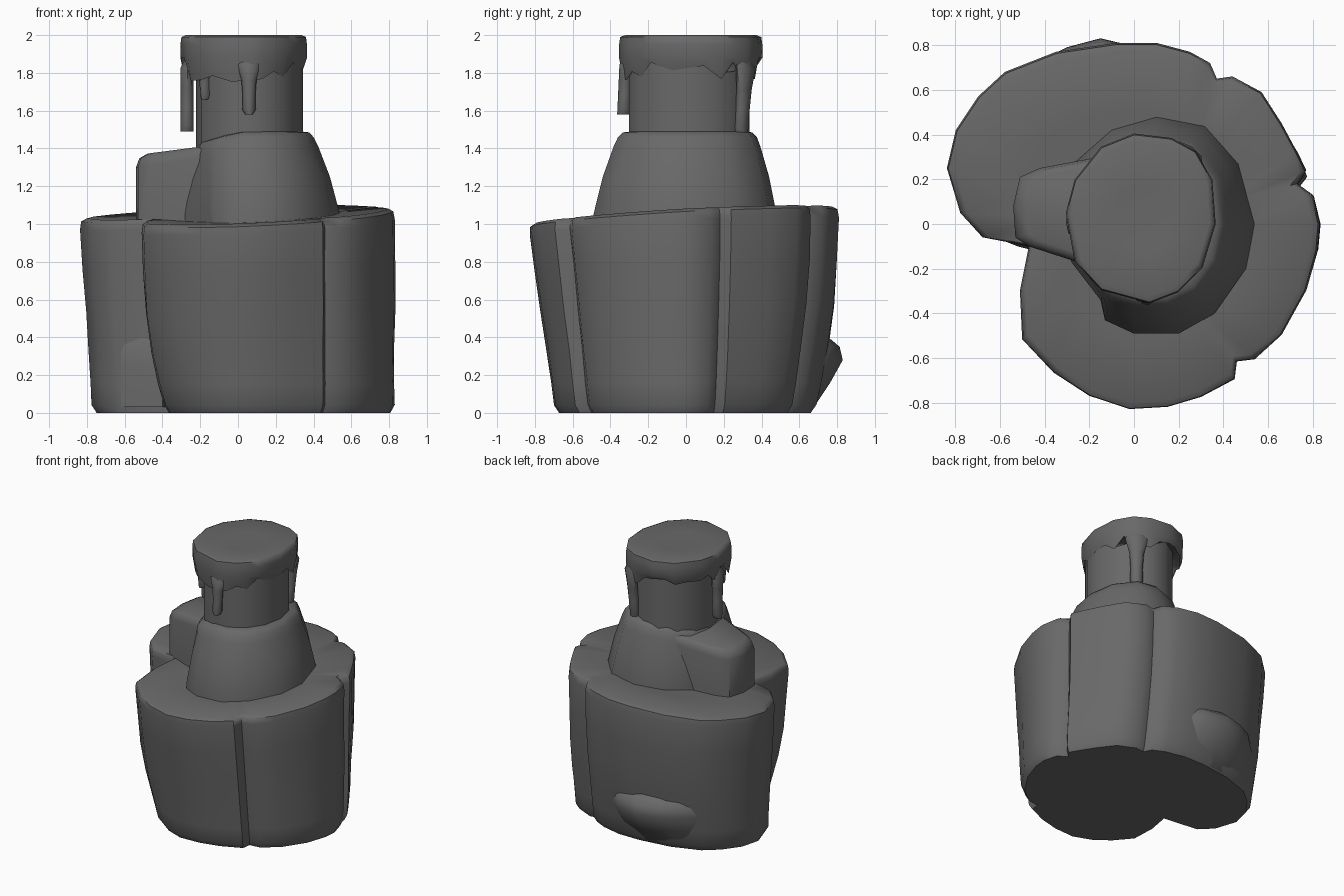
import bpy, bmesh, math, random
from mathutils import Vector

random.seed(4)
if "Cube" in bpy.data.objects:
    bpy.data.objects.remove(bpy.data.objects["Cube"])

GREY = (0.14, 0.14, 0.14, 1)
mat = bpy.data.materials.new("stone grey")
mat.use_nodes = True
mat.diffuse_color = GREY
mat.node_tree.nodes["Principled BSDF"].inputs["Base Color"].default_value = GREY


def loft(name, rings, angle=40):
    """Skin a stack of equal-length rings and close both ends."""
    bm = bmesh.new()
    loops = [[bm.verts.new(p) for p in ring] for ring in rings]
    n = len(rings[0])
    for a, b in zip(loops, loops[1:]):
        for i in range(n):
            j = (i + 1) % n
            bm.faces.new((a[i], a[j], b[j], b[i]))
    bm.faces.new(loops[0][::-1])
    bm.faces.new(loops[-1])
    bmesh.ops.recalc_face_normals(bm, faces=bm.faces)
    mesh = bpy.data.meshes.new(name)
    bm.to_mesh(mesh)
    bm.free()
    mesh.materials.append(mat)
    obj = bpy.data.objects.new(name, mesh)
    bpy.context.collection.objects.link(obj)
    bpy.ops.object.select_all(action='DESELECT')
    obj.select_set(True)
    bpy.context.view_layer.objects.active = obj
    bpy.ops.object.shade_smooth_by_angle(angle=math.radians(angle))
    return obj


def scaled(outline, k, cx=0.05, cy=0.0):
    return [(cx + (x - cx) * k, cy + (y - cy) * k) for x, y in outline]


# Rocky base: notched outline, narrowing towards the ground
rock = [(-.08, .81), (.1, .81), (.25, .77), (.34, .72), (.37, .65), (.44, .66), (.57, .59),
        (.66, .45), (.73, .32), (.77, .24), (.73, .18), (.8, .13), (.83, 0), (.82, -.12),
        (.77, -.3), (.66, -.5), (.54, -.61), (.46, -.62), (.45, -.7), (.3, -.78), (.15, -.825),
        (-.02, -.835), (-.2, -.775), (-.36, -.67), (-.5, -.52), (-.51, -.3), (-.47, -.1),
        (-.68, -.06), (-.78, .05), (-.84, .25), (-.8, .42), (-.7, .57), (-.58, .68), (-.35, .77)]


def rim_height(x, y):
    return 1.05 + .04 * x + (.05 if y > 0 else .06) * y


def rock_ring(level, inset, drop=0.0, rough=0.0):
    t = 1 - level
    ring = []
    for x, y in scaled(rock, inset):
        if x > 0:
            sx = 1
        elif y > -.08:
            sx = 1 - .08 * t
        else:
            sx = 1 - .26 * t ** 2.5
        sy = 1 - (.16 * t * t if y > 0 else .17 * t)
        k = 1 + random.uniform(-rough, rough)
        ring.append((x * sx * k, y * sy * k, max(0, rim_height(x, y) * level - drop)))
    return ring


loft("rock_base", [rock_ring(0, .97), rock_ring(.04, 1), rock_ring(.15, 1, 0, .005),
                   rock_ring(.32, 1, 0, .006), rock_ring(.52, 1, 0, .006), rock_ring(.74, 1, 0, .005),
                   rock_ring(.945, 1), rock_ring(.985, .99), rock_ring(1, .955),
                   rock_ring(1, .6, .015)], 50)

# Ledge of rock bulging out at the back
ledge = [(-.68, .4), (-.58, .58), (-.42, .73), (-.3, .79), (-.15, .83), (.02, .79), (.13, .72),
         (.2, .5)]
loft("back_ledge", [[(x, y * k, z) for x, y in ledge]
                    for z, k in ((.01, .8), (.16, .92), (.28, 1), (.35, .98), (.42, .88))], 60)

# Low swelling in the side cleft
cleft = [(-.62, 0), (-.62, -.06), (-.52, -.1), (-.4, -.13), (-.35, 0)]
loft("cleft_ledge", [[(x, y * k, z) for x, y in cleft]
                     for z, k in ((.03, .9), (.25, 1), (.36, .9), (.45, .5))], 60)

# Sloping mound under the candle, with a fold on its front right
foot = [(.1, .48), (.32, .44), (.47, .27), (.54, 0), (.5, -.2), (.36, -.4), (.2, -.49), (0, -.49),
        (-.13, -.43), (-.15, -.34), (-.28, -.17), (-.31, .05), (-.27, .27), (-.1, .42)]
neck = [(.1, .375), (.25, .35), (.37, .2), (.4, 0), (.37, -.17), (.28, -.3), (.15, -.36),
        (.02, -.36), (-.1, -.32), (-.15, -.27), (-.21, -.14), (-.23, .05), (-.2, .22), (-.07, .33)]


def mound_ring(t, z, k=1.0):
    mix = [(a + (c - a) * t, b + (d - b) * t) for (a, b), (c, d) in zip(foot, neck)]
    return [(x, y, z + min(0, x) * .28 * t) for x, y in scaled(mix, k, .06, .015)]


loft("mound", [mound_ring(0, .9), mound_ring(0, 1.05), mound_ring(.38, 1.25), mound_ring(.82, 1.41),
               mound_ring(1, 1.46), mound_ring(1, 1.485, .93), mound_ring(1, 1.49, .8)], 50)

# Shoulder block leaning on the mound
block = [(-.1, .31), (-.42, .25), (-.51, .21), (-.54, .08), (-.53, -.06), (-.47, -.1), (-.1, -.22)]


def block_ring(z, k, slope=0.0):
    return [(x, y, z + slope * (x + .54)) for x, y in scaled(block, k, -.1, .07)]


loft("shoulder_block", [block_ring(.95, 1), block_ring(1.3, 1, .15), block_ring(1.345, .96, .15),
                        block_ring(1.365, .86, .13)], 50)

# Candle shaft
turns = [math.tau * i / 14 for i in range(14)]
loft("candle_shaft", [[(.06 + .283 * k * math.cos(a), .017 + .328 * k * math.sin(a), z) for a in turns]
                      for z, k in ((1.4, 1), (1.6, 1), (1.9, 1))], 50)

# Melted wax cap with a ragged lower edge
cap = [(0, .41), (.17, .39), (.28, .33), (.355, .2), (.37, 0), (.31, -.2), (.2, -.31), (.07, -.36),
       (-.15, -.3), (-.27, -.17), (-.31, .05), (-.27, .2), (-.15, .35)]
edge = []
for (x, y), (u, v) in zip(cap, cap[1:] + cap[:1]):
    edge += [(x, y), ((x + u) / 2, (y + v) / 2)]
ragged = [1.81 + random.uniform(-.06, .05) for _ in edge]


def cap_ring(k, z):
    return [(x, y, z) for x, y in scaled(edge, k, .04, .02)]


def ragged_ring(k, lift):
    return [(x, y, z + lift) for (x, y), z in zip(scaled(edge, k, .04, .02), ragged)]


loft("wax_cap", [ragged_ring(.86, .03), ragged_ring(.93, 0), cap_ring(.985, 1.88), cap_ring(.985, 1.95),
                 cap_ring(.97, 1.99), cap_ring(.9, 2), cap_ring(.4, 1.99)], 60)


# Wax drips growing out of the cap
def drip(name, degrees, tip, width, top_reach, tip_reach):
    out = Vector((math.cos(math.radians(degrees)), math.sin(math.radians(degrees)), 0))
    side = Vector((-out.y, out.x, 0))
    rings = []
    for t, w in ((0, 1), (.2, 1.6), (.45, 1), (.7, .85), (.92, .9), (1, .5)):
        reach = top_reach + (tip_reach - top_reach) * t - (.04 if t == 0 else 0)
        c = Vector((.04, .02, 1.91 + (tip - 1.91) * t)) + out * reach
        rings.append([c + side * width * w * math.cos(a) + out * .035 * math.sin(a)
                      for a in (math.tau * i / 8 for i in range(8))])
    loft(name, rings, 60)


drip("front_drip", -87, 1.58, .04, .335, .35)
drip("right_drip", 182, 1.49, .045, .31, .31)
drip("back_left_drip", 56, 1.47, .05, .365, .325)
drip("front_right_drip", 222, 1.66, .03, .3, .28)
